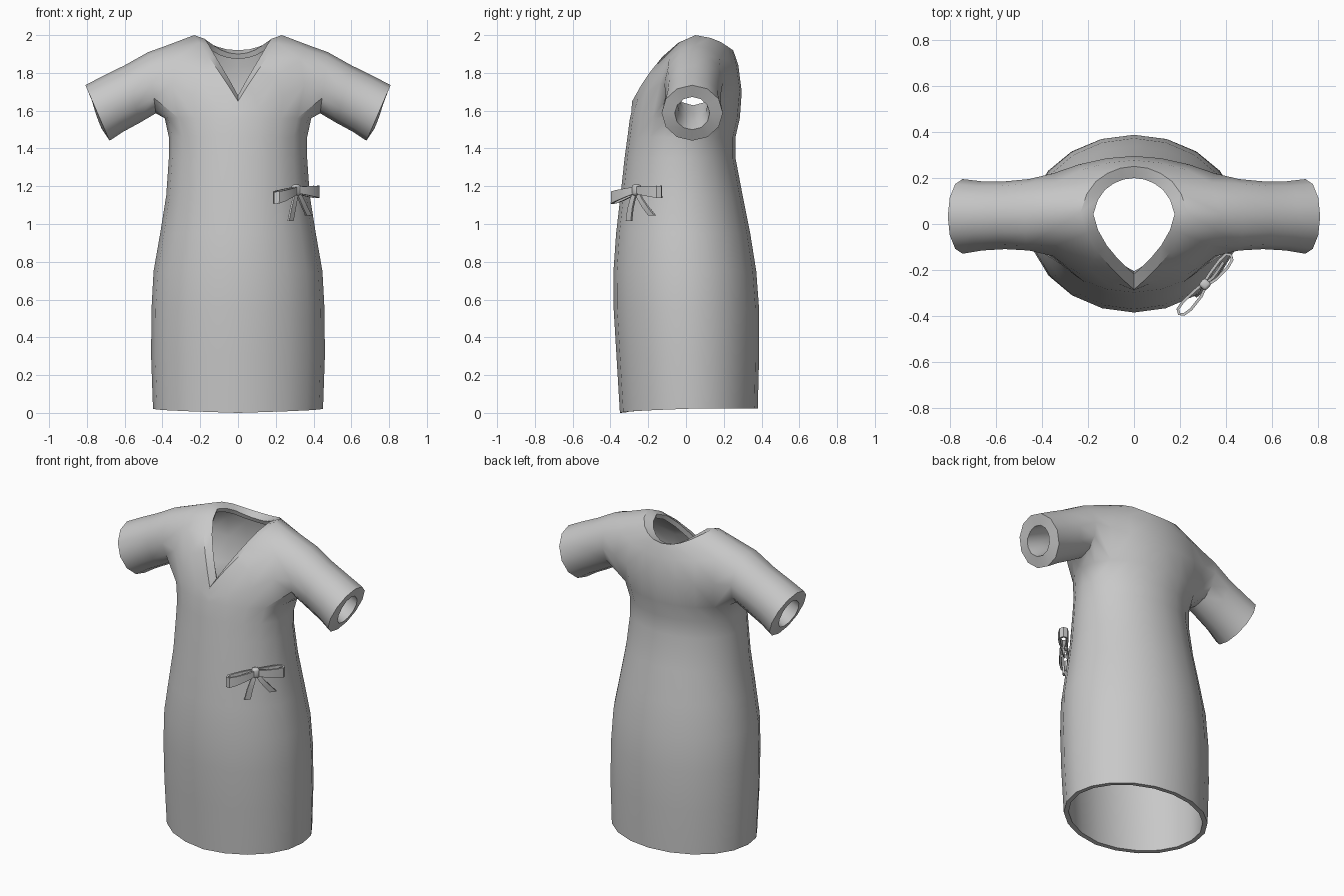
import bpy, bmesh, math
from mathutils import Vector

if "Cube" in bpy.data.objects:
    bpy.data.objects.remove(bpy.data.objects["Cube"])

fabric = bpy.data.materials.new("grey_fabric")
fabric.diffuse_color = (0.58, 0.58, 0.58, 1)
fabric.use_nodes = True
fabric.node_tree.nodes["Principled BSDF"].inputs["Base Color"].default_value = fabric.diffuse_color
COLS = 10  # half-body columns, front centre to back centre


def add_object(name, bm):
    mesh = bpy.data.meshes.new(name)
    bm.to_mesh(mesh)
    bm.free()
    mesh.materials.append(fabric)
    obj = bpy.data.objects.new(name, mesh)
    bpy.context.collection.objects.link(obj)
    return obj


def finish(obj, angle=40):
    # apply modifiers, then smooth with crisp borders
    bpy.ops.object.select_all(action='DESELECT')
    obj.select_set(True)
    bpy.context.view_layer.objects.active = obj
    bpy.ops.object.convert(target='MESH')
    bpy.ops.object.shade_smooth_by_angle(angle=math.radians(angle))


# ---- Gown: half body rings (z, half width, front y, back y) ----
body = [(0.0, .45, -.35, .38), (.3, .46, -.368, .387), (.55, .458, -.383, .387),
        (.75, .447, -.384, .372), (.95, .412, -.37, .34), (1.15, .38, -.347, .30),
        (1.35, .366, -.325, .262), (1.46, .366, -.31, .262), (1.56, .388, -.297, .285)]
rows = []
for i, (z, w, f, b) in enumerate(body):
    row = []
    for k in range(COLS + 1):
        a = math.pi * k / COLS
        lift = .022 * min(1, k / 5) if i == 0 else 0
        row.append((w * math.sin(a), (f + b) / 2 - (b - f) / 2 * math.cos(a), z + lift))
    rows.append(row)

# Chest, shoulder and neckline rows, leaving a gap for the armhole
chest = [(0, -.29, 1.585), (.11, -.268, 1.62), (.235, -.218, 1.68), (.35, -.14, 1.74),
         None, None, None,
         (.35, .22, 1.74), (.24, .258, 1.72), (.12, .285, 1.71), (0, .295, 1.70)]
shoulder = [(0, -.288, 1.615), (.09, -.25, 1.68), (.2, -.188, 1.78), (.33, -.09, 1.875),
            (.36, -.03, 1.925), (.38, .045, 1.944), (.36, .12, 1.93), (.335, .18, 1.88),
            (.23, .235, 1.86), (.115, .265, 1.85), (0, .277, 1.84)]
neck = [(0, -.285, 1.65), (.05, -.24, 1.73), (.10, -.19, 1.805), (.155, -.125, 1.885),
        (.205, -.04, 1.96), (.232, .05, 2.0), (.205, .13, 1.985), (.165, .185, 1.963),
        (.115, .22, 1.94), (.06, .242, 1.925), (0, .25, 1.92)]
neck_inner = [(x * .76, .02 + (y - .02) * .78, z + .03 - .05 * min(1, k / 5))
              for k, (x, y, z) in enumerate(neck)]
rows += [chest, shoulder, neck, neck_inner]

bm = bmesh.new()
grid = [[bm.verts.new(p) if p else None for p in row] for row in rows]
for lower, upper in zip(grid, grid[1:]):
    for k in range(COLS):
        quad = (lower[k], lower[k + 1], upper[k + 1], upper[k])
        armhole = 3 <= k <= 6 and (lower is grid[9] or upper is grid[9])
        if not armhole:
            bm.faces.new(quad)

# Sleeve: rings (centre x, y, z, half-height vector x, z, half depth)
A, M, T = grid[8], grid[9], grid[10]
loop = A[3:8] + [M[7]] + T[7:2:-1] + [M[3]]
sleeve = [(.455, .04, 1.748, .02, .162, .155), (.56, .038, 1.688, .04, .152, .147),
          (.66, .035, 1.637, .053, .148, .150), (.744, .033, 1.588, .064, .147, .162)]
sleeve_verts = []
for cx, cy, cz, ux, uz, ry in sleeve:
    ring = []
    for i in range(12):
        a = math.radians(-150 + 30 * i)
        ring.append(bm.verts.new((cx + ux * math.sin(a), cy + ry * math.cos(a),
                                  cz + uz * math.sin(a))))
    for i in range(12):
        j = (i + 1) % 12
        bm.faces.new((loop[i], loop[j], ring[j], ring[i]))
    loop = ring
    sleeve_verts.append(ring)
bm.verts.index_update()
sleeve_ids = [[v.index for v in ring] for ring in sleeve_verts]
count = len(bm.verts)

gown = add_object("gown", bm)
group = gown.vertex_groups.new(name="thickness")
group.add(range(count), .4, 'REPLACE')
for ids, weight in zip(sleeve_ids, (.6, .8, 1, 1)):
    group.add(ids, weight, 'REPLACE')
mirror = gown.modifiers.new("mirror", 'MIRROR')
mirror.merge_threshold = .001
shell = gown.modifiers.new("cloth_thickness", 'SOLIDIFY')
shell.thickness = .07
shell.offset = -1
shell.vertex_group = "thickness"
finish(gown)

# ---- Bow, in a local frame: along the waist, outward, up ----
origin = Vector((.308, -.262, 1.18))
along = Vector((.66, .75, 0)).normalized()
out = Vector((.75, -.66, 0)).normalized()
up = Vector((0, 0, 1))


def place(t, n, z):
    return origin + along * t + out * n + up * z


def ribbon(name, path, widths, side, thickness=.012):
    # strip along local points, spread to both sides of the path
    bm = bmesh.new()
    pairs = []
    for p, w in zip(path, widths):
        c = place(*p)
        pairs.append((bm.verts.new(c - side * w / 2), bm.verts.new(c + side * w / 2)))
    for (a, b), (c, d) in zip(pairs, pairs[1:]):
        bm.faces.new((a, c, d, b))
    obj = add_object(name, bm)
    mod = obj.modifiers.new("thickness", 'SOLIDIFY')
    mod.thickness = thickness
    mod.offset = 0
    finish(obj)


profile = [(0, .008), (.05, .022), (.12, .026), (.158, .018), (.17, 0),
           (.158, -.018), (.12, -.022), (.05, -.016), (0, -.008)]
widths = [.035, .045, .058, .064, .064, .064, .058, .045, .035]
for name, s, drop in (("bow_loop_left", -1, -.25), ("bow_loop_right", 1, -.06)):
    ribbon(name, [(s * t, n, t * drop) for t, n in profile], widths, up)

# Tails hang from the knot
ribbon("bow_tail_left", [(0, 0, 0), (-.02, .008, -.05), (-.036, .008, -.10), (-.05, .004, -.165)],
       [.025, .03, .034, .036], along)
ribbon("bow_tail_right", [(0, 0, 0), (.03, .006, -.045), (.065, .002, -.09), (.105, -.004, -.135)],
       [.025, .034, .04, .042], along)

# Knot
bm = bmesh.new()
bmesh.ops.create_cube(bm, size=1)
for v in bm.verts:
    v.co = place(v.co.x * .042, v.co.y * .042, v.co.z * .058)
bmesh.ops.recalc_face_normals(bm, faces=bm.faces)
knot = add_object("bow_knot", bm)
bevel = knot.modifiers.new("round", 'BEVEL')
bevel.width = .012
bevel.segments = 2
finish(knot, 60)
